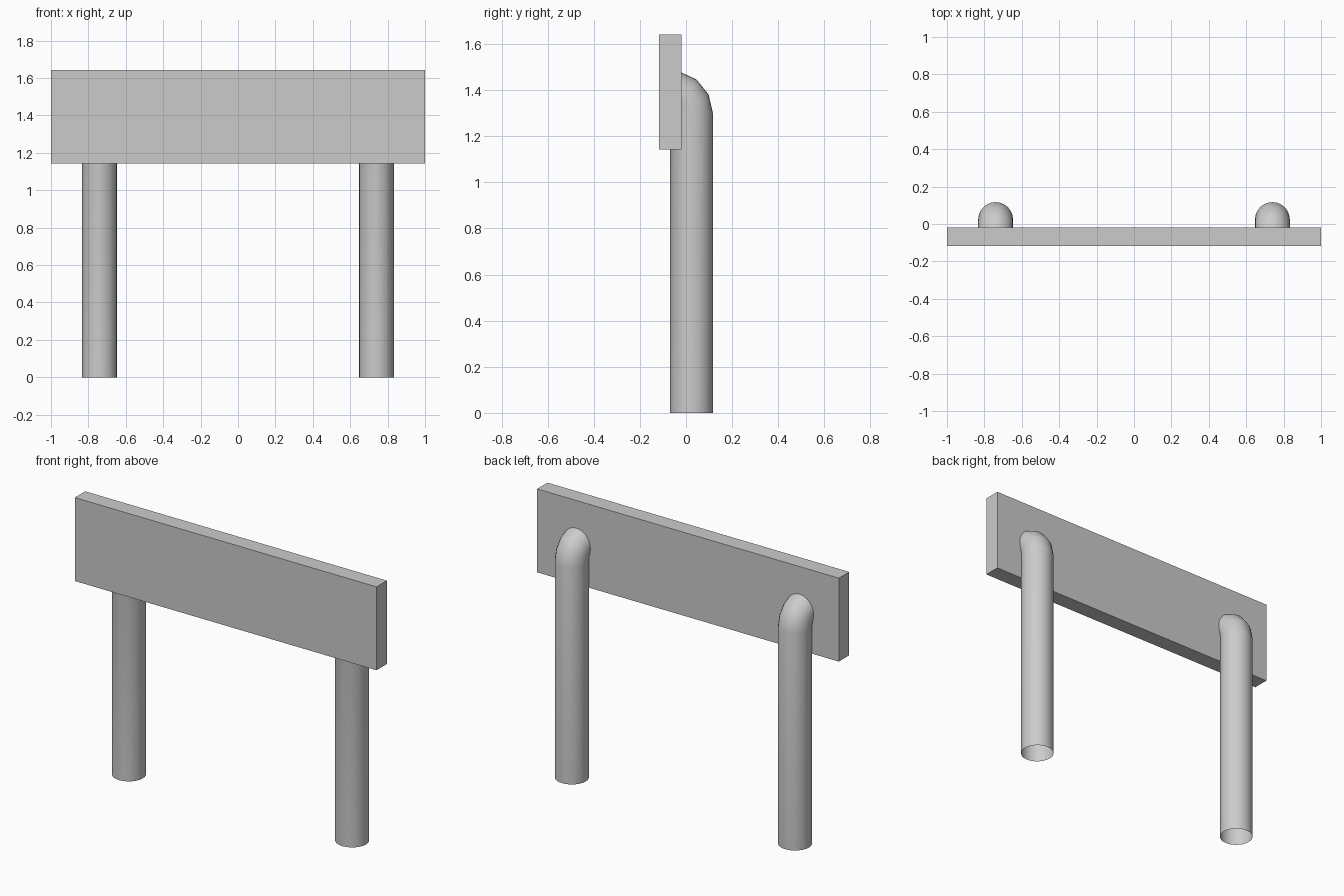
import bpy, bmesh, math

if "Cube" in bpy.data.objects:
    bpy.data.objects.remove(bpy.data.objects["Cube"])

SIDES = 24
R = 0.093          # post radius
POST_Y = 0.024     # post axis
BEND_Z = 1.30      # height where the bend starts


def board():
    # flat rectangular panel in front of the posts
    bpy.ops.mesh.primitive_cube_add(size=1, location=(0, -0.068, 1.392))
    ob = bpy.context.object
    ob.name = "board"
    ob.scale = (2, 0.098, 0.5)
    bpy.ops.object.transform_apply(location=False, rotation=False, scale=True)


def post(name, x):
    # open tube that bends forward into the board, pivoting on its front edge
    bm = bmesh.new()
    rings = []
    for z, tilt in [(0, 0), (BEND_Z, 0), (BEND_Z, 26), (BEND_Z, 52), (BEND_Z, 78)]:
        t = math.radians(tilt)
        ring = []
        for i in range(SIDES):
            a = 2 * math.pi * i / SIDES
            d = R + R * math.sin(a)      # distance from the pivot edge
            ring.append(bm.verts.new((x + R * math.cos(a),
                                      POST_Y - R + d * math.cos(t),
                                      z + d * math.sin(t))))
        rings.append(ring)
    for lo, hi in zip(rings, rings[1:]):
        for i in range(SIDES):
            j = (i + 1) % SIDES
            bm.faces.new((lo[i], lo[j], hi[j], hi[i]))
    bmesh.ops.remove_doubles(bm, verts=bm.verts, dist=0.0005)
    me = bpy.data.meshes.new(name)
    bm.to_mesh(me)
    bm.free()
    ob = bpy.data.objects.new(name, me)
    bpy.context.collection.objects.link(ob)
    bpy.ops.object.select_all(action='DESELECT')
    ob.select_set(True)
    bpy.context.view_layer.objects.active = ob
    bpy.ops.object.shade_smooth_by_angle(angle=math.radians(40))


board()
post("left_post", -0.74)
post("right_post", 0.74)
